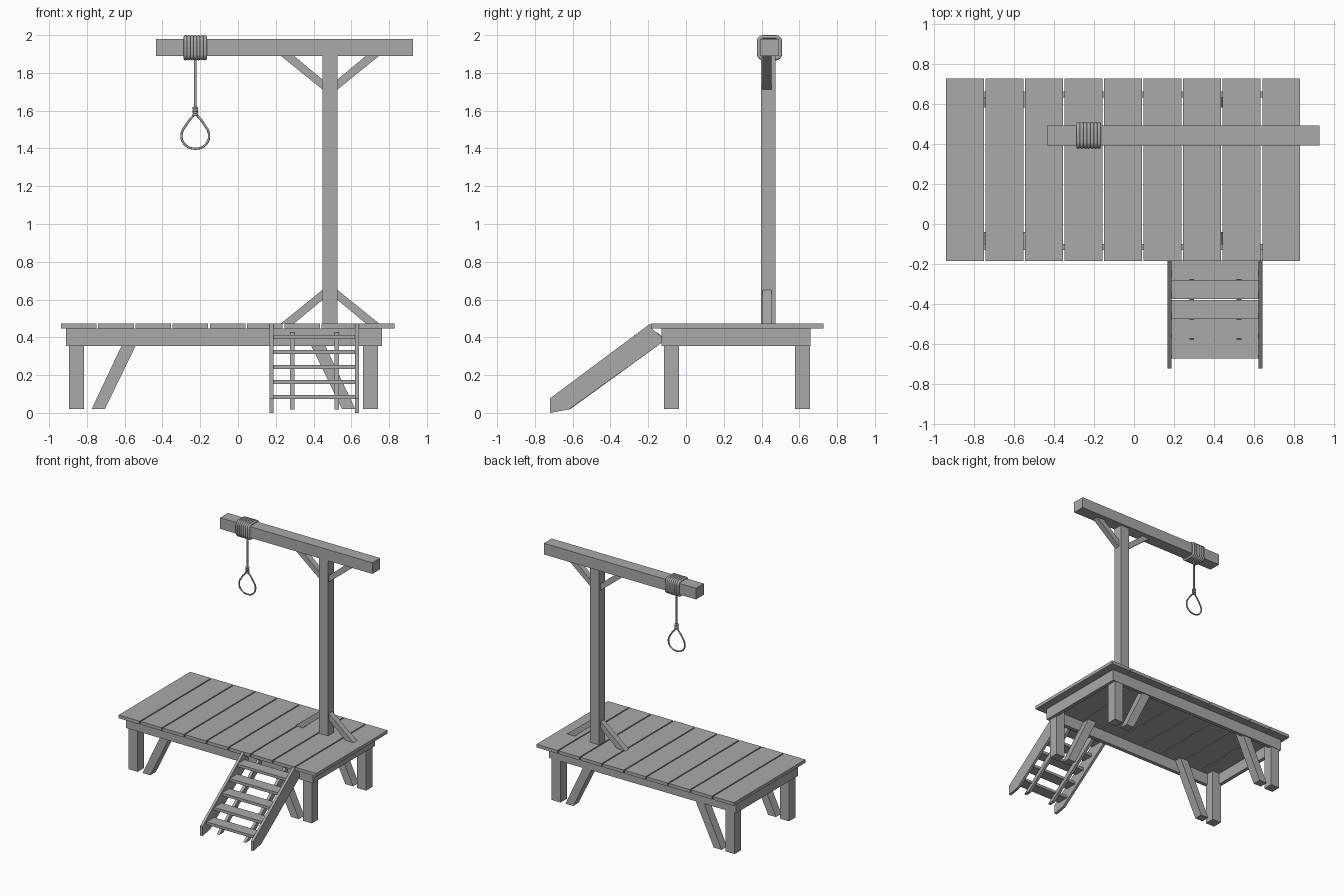
import bpy, bmesh, math
from mathutils import Vector

if "Cube" in bpy.data.objects:
    bpy.data.objects.remove(bpy.data.objects["Cube"], do_unlink=True)

grey = bpy.data.materials.new("plain_grey")
grey.use_nodes = True
grey.diffuse_color = (0.4, 0.4, 0.4, 1)
grey.node_tree.nodes["Principled BSDF"].inputs["Base Color"].default_value = (0.4, 0.4, 0.4, 1)


def add_mesh(name, mesh):
    mesh.materials.clear()
    mesh.materials.append(grey)
    obj = bpy.data.objects.new(name, mesh)
    bpy.context.collection.objects.link(obj)
    return obj


def prism(name, profile, axis, low, high):
    """Extrude a closed 2D profile along x (profile = y, z) or y (profile = x, z)."""
    bm = bmesh.new()

    def point(p, t):
        return (t, p[0], p[1]) if axis == "x" else (p[0], t, p[1])

    face = bm.faces.new([bm.verts.new(point(p, low)) for p in profile])
    grown = bmesh.ops.extrude_face_region(bm, geom=[face])["geom"]
    verts = [g for g in grown if isinstance(g, bmesh.types.BMVert)]
    shift = Vector(point((0, 0), high - low))
    bmesh.ops.translate(bm, verts=verts, vec=shift)
    bmesh.ops.recalc_face_normals(bm, faces=bm.faces)
    mesh = bpy.data.meshes.new(name)
    bm.to_mesh(mesh)
    bm.free()
    return add_mesh(name, mesh)


def box(name, x, y, z):
    return prism(name, [(x[0], z[0]), (x[1], z[0]), (x[1], z[1]), (x[0], z[1])], "y", *y)


def rope(name, points, radius, closed=False, smooth_path=False):
    """Sweep a round rope along a path and turn it into a mesh."""
    curve = bpy.data.curves.new(name + "_path", "CURVE")
    curve.dimensions = "3D"
    curve.bevel_depth = radius
    curve.bevel_resolution = 2
    curve.use_fill_caps = True
    spline = curve.splines.new("BEZIER" if smooth_path else "POLY")
    pts = spline.bezier_points if smooth_path else spline.points
    pts.add(len(points) - 1)
    for target, p in zip(pts, points):
        if smooth_path:
            target.co = p
            target.handle_left_type = target.handle_right_type = "AUTO"
        else:
            target.co = (*p, 1)
    spline.use_cyclic_u = closed
    helper = bpy.data.objects.new(name + "_path", curve)
    mesh = bpy.data.meshes.new_from_object(helper)
    bpy.data.objects.remove(helper)
    for face in mesh.polygons:
        face.use_smooth = len(face.vertices) == 4
    return add_mesh(name, mesh)


# Deck planks
pitch = 0.1971
for i in range(9):
    left = -0.937 + i * pitch
    box(f"deck_plank_{i + 1}", (left, left + 0.188), (-0.185, 0.727), (0.447, 0.473))

# Deck frame
frame_z = (0.355, 0.447)
box("frame_front", (-0.91, 0.762), (-0.13, -0.1), frame_z)
box("frame_back", (-0.91, 0.762), (0.63, 0.66), frame_z)
box("frame_right", (-0.91, -0.88), (-0.1, 0.63), frame_z)
box("frame_left", (0.732, 0.762), (-0.1, 0.63), frame_z)

# Legs and slanted leg braces, mirrored about the deck centre
mid = -0.077
for side, s in (("right", -1), ("left", 1)):
    for row, y in (("front", (-0.116, -0.036)), ("back", (0.577, 0.657))):
        xs = sorted((mid + s * 0.738, mid + s * 0.818))
        box(f"leg_{row}_{side}", xs, y, (0.02, 0.447))
        brace = [(mid + s * d, z) for d, z in
                 ((0.698, 0.02), (0.628, 0.02), (0.42, 0.447), (0.496, 0.447))]
        prism(f"leg_brace_{row}_{side}", brace, "y", y[0] + 0.005, y[1] - 0.005)

# Upright post and top beam
box("post", (0.447, 0.527), (0.397, 0.473), (0.473, 1.89))
box("top_beam", (-0.434, 0.926), (0.392, 0.492), (1.89, 1.98))

# Post braces at the foot and under the beam
for side, s in (("right", -1), ("left", 1)):
    for name, base, up in (("foot", 0.473, 1), ("head", 1.89, -1)):
        profile = [(0.487 + s * d, base + up * h) for d, h in
                   ((0.26, 0), (0.19, 0), (0.04, 0.125), (0.04, 0.178))]
        prism(f"post_{name}_brace_{side}", profile, "y", 0.406, 0.452)

# Stair stringers and inner supports
stringer = [(-0.72, 0.0), (-0.72, 0.077), (-0.19, 0.472), (-0.18, 0.445),
            (-0.13, 0.405), (-0.13, 0.37), (-0.62, 0.018)]
for side, x in (("right", 0.166), ("left", 0.62)):
    prism(f"stair_stringer_{side}", stringer, "x", x, x + 0.021)
support = [(-0.665, 0.018), (-0.615, 0.018), (-0.13, 0.37), (-0.13, 0.405), (-0.15, 0.425)]
for side, x in (("right", 0.276), ("left", 0.512)):
    prism(f"stair_support_{side}", support, "x", x, x + 0.023)

# Stair treads
for i in range(5):
    front, z = -0.67 + i * 0.0985, 0.085 + i * 0.079
    box(f"stair_tread_{i + 1}", (0.187, 0.62), (front, front + 0.095), (z - 0.011, z + 0.011))

# Rope coils around the beam: rounded square loops
rope_x, rope_y, coil_z = -0.226, 0.442, 1.933
coil = []
for quarter in range(4):
    for step in range(5):
        a = math.radians(quarter * 90 + step * 22.5)
        cx = 0.032 * (1 if quarter in (0, 3) else -1)
        cz = 0.032 * (1 if quarter < 2 else -1)
        coil.append((rope_y + cx + 0.025 * math.cos(a), coil_z + cz + 0.025 * math.sin(a)))
for i in range(7):
    x = rope_x + (i - 3) * 0.0173
    rope(f"beam_coil_{i + 1}", [(x, y, z) for y, z in coil], 0.01, closed=True)

# Hanging rope, knot and loop
rope("hanging_rope", [(rope_x, rope_y, 1.88), (rope_x, rope_y, 1.58)], 0.007)
for i in range(4):
    ring = [(rope_x + 0.009 * math.cos(k * math.pi / 6),
             rope_y + 0.009 * math.sin(k * math.pi / 6), 1.578 + i * 0.012) for k in range(12)]
    rope(f"knot_ring_{i + 1}", ring, 0.007, closed=True)
half = [(0.005, 1.58), (0.045, 1.53), (0.073, 1.468), (0.052, 1.418)]
loop = half + [(0, 1.399)] + [(-d, z) for d, z in reversed(half)]
rope("rope_loop", [(rope_x + d, rope_y, z) for d, z in loop], 0.006, smooth_path=True)
